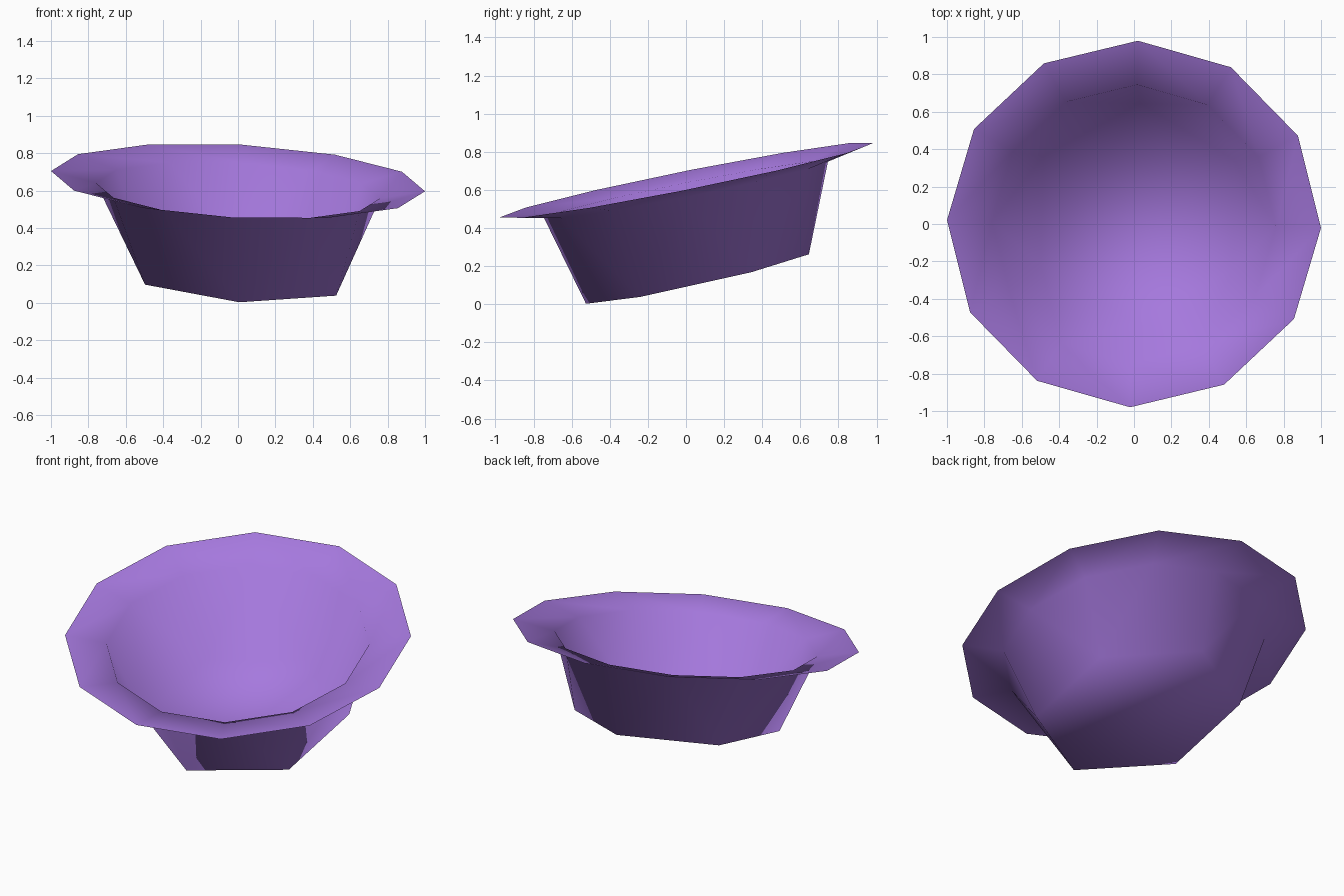
import bpy, bmesh, math

if "Cube" in bpy.data.objects:
    bpy.data.objects.remove(bpy.data.objects["Cube"])

# Single purple colour
purple = bpy.data.materials.new("purple")
purple.diffuse_color = (0.38, 0.19, 0.73, 1)
purple.use_nodes = True
purple.node_tree.nodes["Principled BSDF"].inputs["Base Color"].default_value = purple.diffuse_color

bm = bmesh.new()


def ring(sides, rx, ry, cx, cy, height, slope_x, slope_y):
    """Polygon ring on a tilted plane, first vertex at the front."""
    verts = []
    for i in range(sides):
        a = math.radians(-91.2) + math.tau * i / sides
        x, y = cx + rx * math.cos(a), cy + ry * math.sin(a)
        verts.append(bm.verts.new((x, y, height + slope_x * x + slope_y * y)))
    return verts


# Flared rim, inner lip and six-sided floor
rim = ring(12, 1.0, 0.98, 0, 0, 0.65, -0.05, 0.2)
lip = ring(12, 0.76, 0.745, 0, 0, 0.60, -0.05, 0.2)
base = ring(6, 0.59, 0.585, 0.02, 0.06, 0.12, -0.053, 0.223)

# Flange between rim and lip
for i in range(12):
    j = (i + 1) % 12
    bm.faces.new((lip[i], rim[i], rim[j], lip[j]))

# Wall: each floor corner fans out to three lip corners
for i in range(6):
    b, nxt = base[i], base[(i + 1) % 6]
    left, mid, right = lip[2 * i - 1], lip[2 * i], lip[2 * i + 1]
    bm.faces.new((b, left, mid))
    bm.faces.new((b, mid, right))
    bm.faces.new((b, right, nxt))

# Floor
bm.faces.new(base)

for f in bm.faces:
    f.smooth = True

mesh = bpy.data.meshes.new("bowl")
bm.to_mesh(mesh)
bm.free()
mesh.materials.append(purple)
bowl = bpy.data.objects.new("bowl", mesh)
bpy.context.collection.objects.link(bowl)
